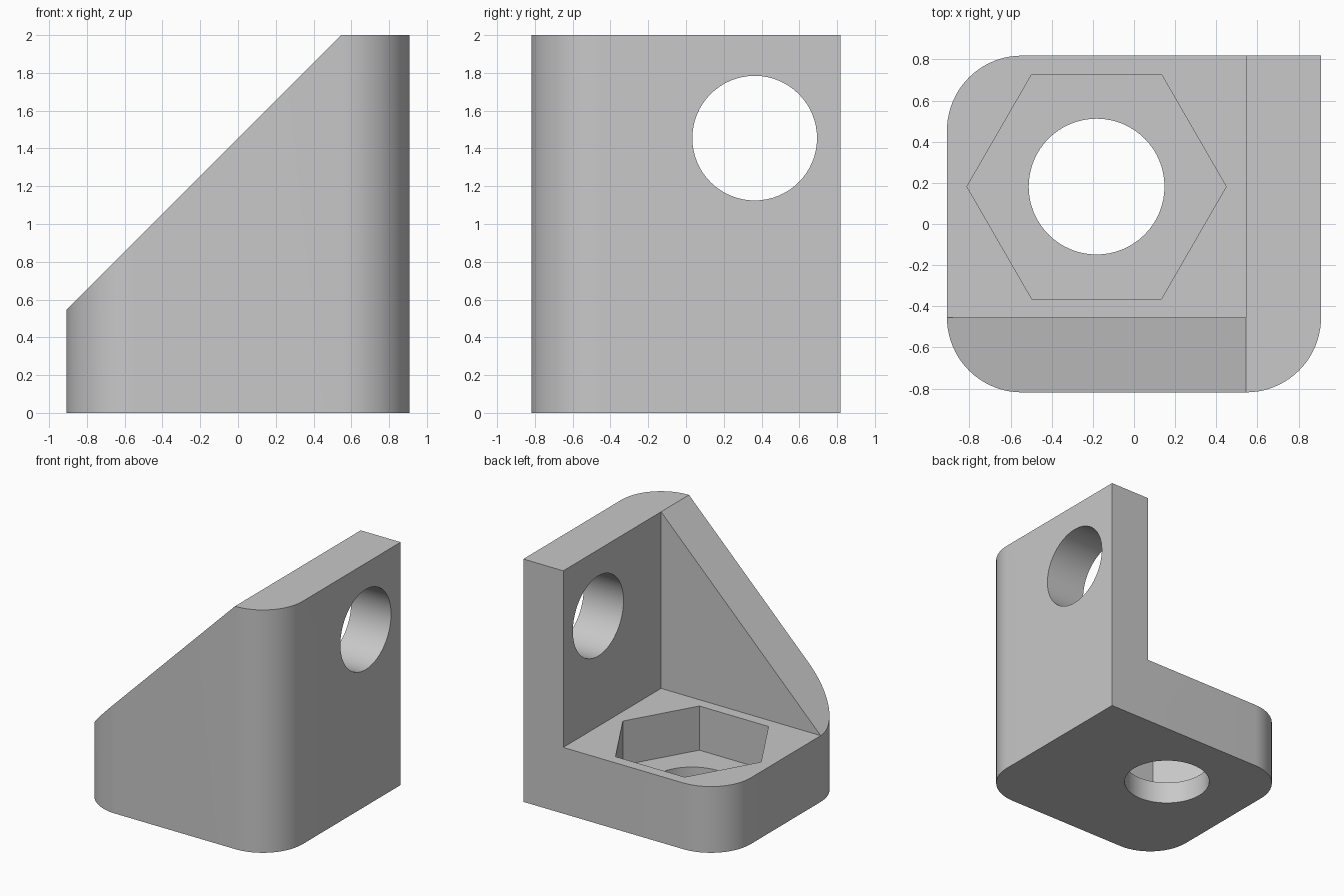
import bpy, bmesh
from math import cos, sin, pi
from mathutils import Matrix, Vector

if "Cube" in bpy.data.objects:
    bpy.data.objects.remove(bpy.data.objects["Cube"], do_unlink=True)

U = 2 / 11                      # design unit
HX, HY, H = 5 * U, 4.5 * U, 2   # half width, half depth, height
T, BASE, R = 2 * U, 3 * U, 2 * U  # wall thickness, base thickness, corner radius
HOLE_R, HEX_R = 0.33, 0.63


def prism(name, outline, z0, z1, matrix=Matrix()):
    """Extrude a closed xy outline from z0 to z1."""
    bm = bmesh.new()
    face = bm.faces.new([bm.verts.new((x, y, z0)) for x, y in outline])
    ext = bmesh.ops.extrude_face_region(bm, geom=[face])
    moved = [v for v in ext["geom"] if isinstance(v, bmesh.types.BMVert)]
    bmesh.ops.translate(bm, verts=moved, vec=(0, 0, z1 - z0))
    bmesh.ops.transform(bm, matrix=matrix, verts=bm.verts)
    bmesh.ops.recalc_face_normals(bm, faces=bm.faces)
    mesh = bpy.data.meshes.new(name)
    bm.to_mesh(mesh)
    bm.free()
    obj = bpy.data.objects.new(name, mesh)
    bpy.context.collection.objects.link(obj)
    return obj


def ring(x, y, r, n, start=0.0, sweep=2 * pi, closed=True):
    count = n if closed else n + 1
    return [(x + r * cos(start + sweep * i / n), y + r * sin(start + sweep * i / n))
            for i in range(count)]


def box(name, x0, x1, y0, y1, z0, z1):
    return prism(name, [(x0, y0), (x1, y0), (x1, y1), (x0, y1)], z0, z1)


# Block with three rounded corners and one square corner
outline = [(HX, HY)]
for sx, sy, start in ((-1, 1, pi / 2), (-1, -1, pi), (1, -1, 1.5 * pi)):
    outline += ring(sx * (HX - R), sy * (HY - R), R, 20, start, pi / 2, closed=False)
bracket = prism("corner_bracket", outline, 0, H)

# Sloped top of the side gusset
bm = bmesh.new()
bm.from_mesh(bracket.data)
cut = bmesh.ops.bisect_plane(bm, geom=bm.verts[:] + bm.edges[:] + bm.faces[:],
                             plane_co=Vector((-HX, 0, BASE)),
                             plane_no=Vector((-1, 0, 1)), clear_outer=True)
rim = [e for e in cut["geom_cut"] if isinstance(e, bmesh.types.BMEdge)]
bmesh.ops.contextual_create(bm, geom=rim)
bmesh.ops.recalc_face_normals(bm, faces=bm.faces)
bm.to_mesh(bracket.data)
bm.free()

# Inner corner, nut pocket, base hole and wall hole
cx, cy = -U, U
sideways = Matrix.Rotation(pi / 2, 4, "Y")
cutters = [
    box("inner_corner_cutter", -2, HX - T, -HY + T, 2, BASE, 3),
    prism("nut_pocket_cutter", ring(cx, cy, HEX_R, 6), U, 1),
    prism("base_hole_cutter", ring(cx, cy, HOLE_R, 64), -1, 1),
    prism("wall_hole_cutter", ring(0, 0, HOLE_R, 64), 0, 2,
          Matrix.Translation((0, 2 * U, 8 * U)) @ sideways),
]
bpy.ops.object.select_all(action="DESELECT")
bracket.select_set(True)
bpy.context.view_layer.objects.active = bracket
for cutter in cutters:
    cutter.hide_render = True
    mod = bracket.modifiers.new(cutter.name, "BOOLEAN")
    mod.operation, mod.solver, mod.object = "DIFFERENCE", "EXACT", cutter
    bpy.ops.object.modifier_apply(modifier=mod.name)
    bpy.data.objects.remove(cutter, do_unlink=True)

bpy.ops.object.shade_smooth_by_angle(angle=pi / 6)

# Plain grey
grey = bpy.data.materials.new("light_grey")
grey.use_nodes = True
colour = (0.58, 0.58, 0.58, 1)
grey.diffuse_color = colour
grey.node_tree.nodes["Principled BSDF"].inputs["Base Color"].default_value = colour
bracket.data.materials.clear()
bracket.data.materials.append(grey)
